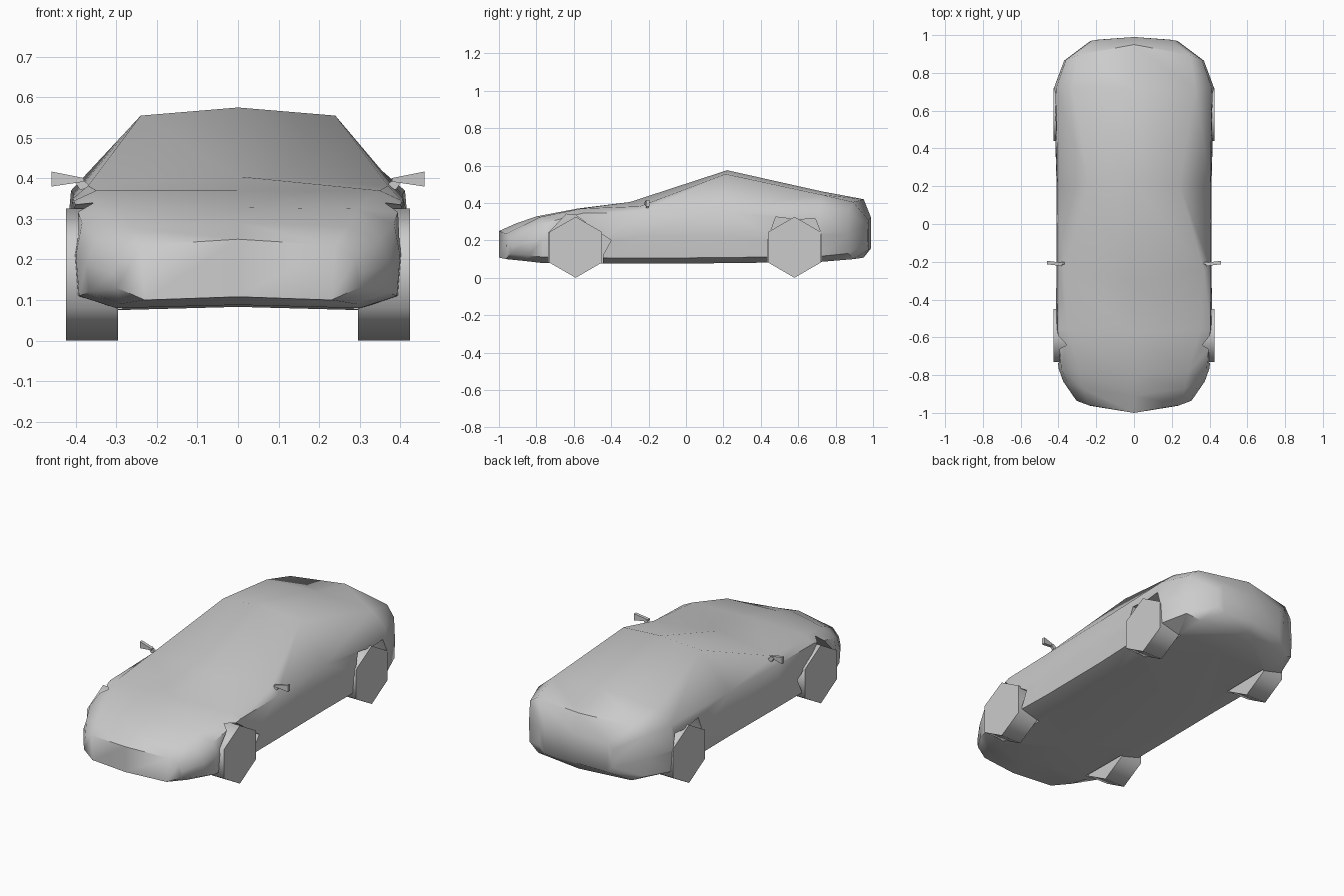
import bpy, bmesh, math

if "Cube" in bpy.data.objects:
    bpy.data.objects.remove(bpy.data.objects["Cube"])

def make_object(name, bm, angle):
    bmesh.ops.recalc_face_normals(bm, faces=bm.faces)
    me = bpy.data.meshes.new(name)
    bm.to_mesh(me)
    bm.free()
    ob = bpy.data.objects.new(name, me)
    bpy.context.collection.objects.link(ob)
    shade(ob, angle)
    return ob

def shade(ob, angle):
    bpy.ops.object.select_all(action='DESELECT')
    bpy.context.view_layer.objects.active = ob
    ob.select_set(True)
    bpy.ops.object.shade_smooth_by_angle(angle=math.radians(angle))

def prism(name, points, step, angle=40):
    """Closed outline swept along the vector step."""
    bm = bmesh.new()
    a = [bm.verts.new(p) for p in points]
    b = [bm.verts.new([p[k] + step[k] for k in range(3)]) for p in points]
    n = len(a)
    bm.faces.new(a)
    bm.faces.new(b[::-1])
    for i in range(n):
        bm.faces.new((a[i], a[(i + 1) % n], b[(i + 1) % n], b[i]))
    return make_object(name, bm, angle)

# Body cross-sections:
# y, bow, bottom x, bottom z, widest x, mid z, shoulder x, z, edge x, z, top z
sections = [
    (-1.00, .09, .23, .10, .305, .165, .29, .205, .24, .235, .25),
    (-.91, .07, .29, .09, .375, .19, .35, .25, .27, .28, .29),
    (-.80, .03, .30, .08, .40, .21, .385, .29, .29, .325, .328),
    (-.58, .02, .30, .078, .415, .22, .405, .345, .35, .37, .37),
    (-.30, .05, .30, .075, .41, .22, .408, .35, .37, .382, .405),
    (.22, -.02, .30, .078, .41, .22, .405, .36, .24, .555, .575),
    (.72, .00, .30, .085, .424, .24, .412, .37, .325, .445, .463),
    (.95, -.08, .29, .10, .37, .23, .36, .36, .30, .405, .42),
    (.99, -.05, .19, .15, .23, .22, .225, .28, .20, .31, .32),
]
bm = bmesh.new()
rings = []
for y, bow, bx, bz, w, mz, sx, sz, ex, ez, tz in sections:
    half = [(bx, bz), (w * .98, bz + .03), (w, mz), (sx, sz), (ex, ez)]
    loop = [(0, bz + .008)] + half + [(0, tz)] + [(-x, z) for x, z in half[::-1]]
    rings.append([bm.verts.new((x, y + bow * (x / .3) ** 2 * .7, z)) for x, z in loop])
for a, b in zip(rings, rings[1:]):
    for i in range(12):
        j = (i + 1) % 12
        bm.faces.new((a[i], a[j], b[j], b[i]))
for r in (rings[0], rings[-1]):
    for f in ((0, 1, 5, 6), (1, 2, 4, 5), (2, 3, 4),
              (6, 7, 11, 0), (7, 8, 10, 11), (8, 9, 10)):
        bm.faces.new([r[i] for i in f])
body = make_object("car_body", bm, 50)

# Wheel wells cut out of the body
wells = {
    "front": [(-.735, -.05), (-.735, .24), (-.64, .34), (-.59, .335),
              (-.46, .24), (-.40, .20), (-.445, .12), (-.445, -.05)],
    "rear": [(.435, -.05), (.435, .20), (.48, .325), (.60, .31),
             (.69, .318), (.725, .23), (.725, -.05)],
}
for end, outline in wells.items():
    for s in (-1, 1):
        cutter = prism(end + "_well_cutter", [(s * .285, y, z) for y, z in outline], (s * .3, 0, 0))
        cutter.hide_render = True
        mod = body.modifiers.new("well", 'BOOLEAN')
        mod.operation = 'DIFFERENCE'
        mod.solver = 'EXACT'
        mod.object = cutter
        bpy.context.view_layer.objects.active = body
        # Keep the cut ahead of the shading modifier, if there is one
        bpy.ops.object.modifier_apply(modifier=mod.name)
        bpy.data.objects.remove(cutter)
shade(body, 50)

for s, side in ((1, "right"), (-1, "left")):
    # Six-sided wheels
    for y, end in ((-.59, "front"), (.58, "rear")):
        hexagon = [(s * .296, y + .163 * math.sin(k * math.pi / 3),
                    .163 + .163 * math.cos(k * math.pi / 3)) for k in range(6)]
        prism(f"{end}_{side}_wheel", hexagon, (s * .129, 0, 0), 65)
    # Door mirror and its short stalk
    prism(side + "_mirror", [(s * .38, -.205, .392), (s * .38, -.205, .401),
                             (s * .46, -.195, .417), (s * .46, -.195, .380)], (0, -.018, 0))
    prism(side + "_mirror_stalk", [(s * .36, -.20, .378), (s * .39, -.20, .372),
                                   (s * .405, -.20, .395), (s * .39, -.20, .402)], (0, -.014, 0))
